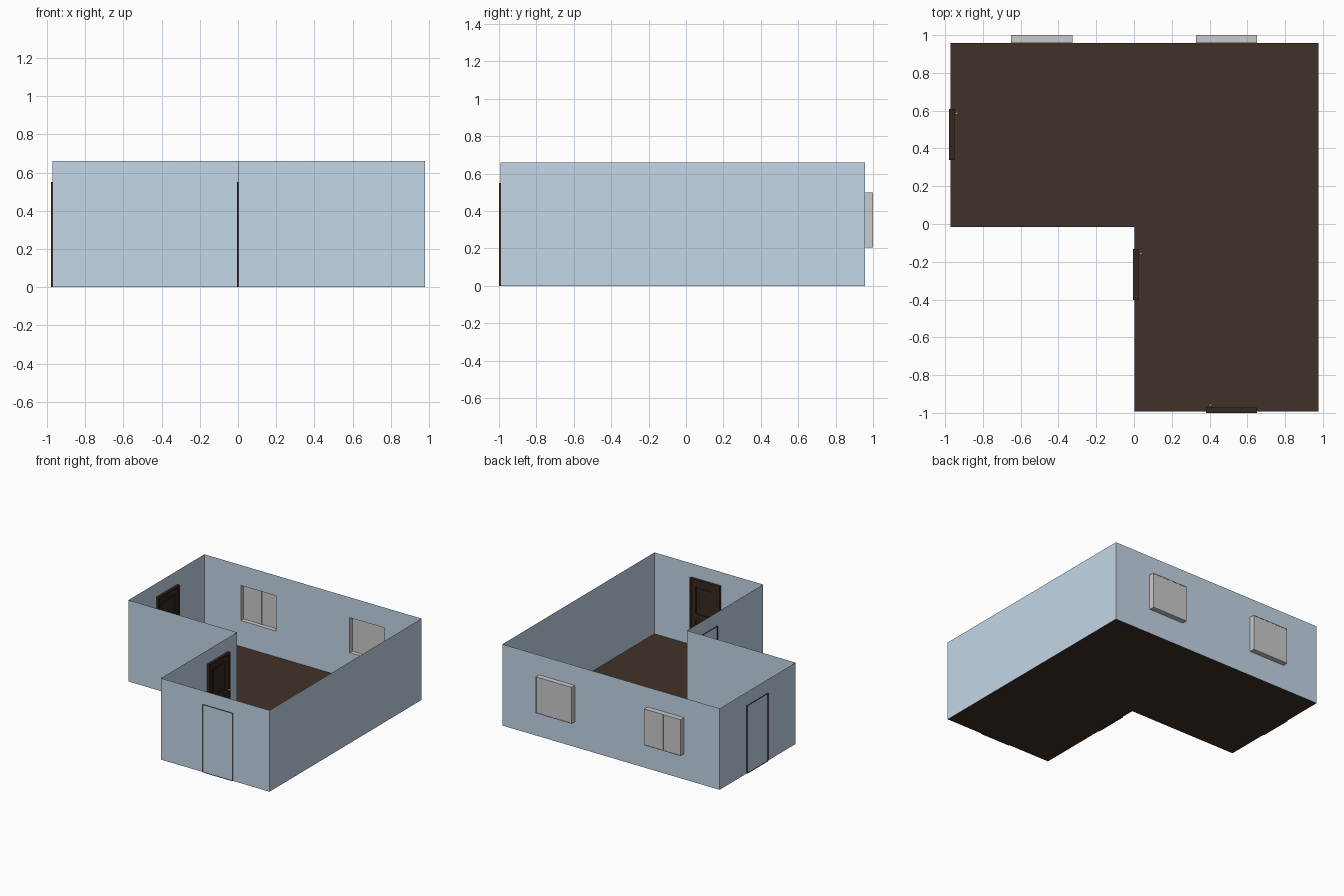
import bpy, bmesh, math
from mathutils import Matrix, Vector

if "Cube" in bpy.data.objects:
    bpy.data.objects.remove(bpy.data.objects["Cube"])

XL, XM, XR = -0.972, 0.003, 0.978      # left, inner corner, right
YF, YM, YB = -0.993, -0.017, 0.957     # front, inner corner, back
H = 0.66


def material(name, rgb):
    m = bpy.data.materials.new(name)
    m.diffuse_color = (*rgb, 1)
    m.use_nodes = True
    m.node_tree.nodes["Principled BSDF"].inputs["Base Color"].default_value = m.diffuse_color
    return m


BLUE = material("wall_blue", (0.55, 0.68, 0.80))
BROWN = material("floor_brown", (0.053, 0.031, 0.022))
DARK = material("door_brown", (0.035, 0.022, 0.014))
BRASS = material("brass", (0.55, 0.36, 0.08))


def finish(bm, name, mat=None, matrix=None):
    bmesh.ops.remove_doubles(bm, verts=bm.verts, dist=1e-5)
    me = bpy.data.meshes.new(name)
    bm.to_mesh(me)
    bm.free()
    ob = bpy.data.objects.new(name, me)
    bpy.context.collection.objects.link(ob)
    if mat:
        me.materials.append(mat)
    if matrix:
        ob.matrix_world = matrix
    return ob


def face(bm, *pts):
    return bm.faces.new([bm.verts.new(p) for p in pts])


def box(bm, x0, x1, y0, y1, z0, z1):
    m = (Matrix.Translation(((x0 + x1) / 2, (y0 + y1) / 2, (z0 + z1) / 2))
         @ Matrix.Diagonal((x1 - x0, y1 - y0, z1 - z0, 1)))
    bmesh.ops.create_cube(bm, size=1, matrix=m)


# L-shaped floor
plan = [(XR, YB), (XL, YB), (XL, YM), (XM, YM), (XM, YF), (XR, YF)]
bm = bmesh.new()
face(bm, *[(x, y, 0) for x, y in plan])
finish(bm, "floor", BROWN)

# Thin walls; the back wall has two window openings
WINDOWS = [(-0.65, -0.325), (0.328, 0.65)]
WZ0, WZ1 = 0.205, 0.50
bm = bmesh.new()
for (xa, ya), (xb, yb) in zip(plan[1:], plan[2:] + plan[:1]):
    face(bm, (xa, ya, 0), (xb, yb, 0), (xb, yb, H), (xa, ya, H))
xs = [XL, *WINDOWS[0], *WINDOWS[1], XR]
zs = [0, WZ0, WZ1, H]
for i in range(5):
    for k in range(3):
        if not (k == 1 and i in (1, 3)):
            face(bm, (xs[i + 1], YB, zs[k]), (xs[i], YB, zs[k]),
                 (xs[i], YB, zs[k + 1]), (xs[i + 1], YB, zs[k + 1]))
bmesh.ops.dissolve_limit(bm, angle_limit=0.01, verts=bm.verts, edges=bm.edges)
finish(bm, "walls", BLUE)

# Windows: projecting open-backed boxes with two panes and a mullion
for side, (x0, x1) in zip(("left", "right"), WINDOWS):
    bm = bmesh.new()
    t = 0.005
    box(bm, x0, x1, YB, 1.0, WZ0, WZ0 + t)
    box(bm, x0, x1, YB, 1.0, WZ1 - t, WZ1)
    box(bm, x0, x0 + t, YB, 1.0, WZ0 + t, WZ1 - t)
    box(bm, x1 - t, x1, YB, 1.0, WZ0 + t, WZ1 - t)
    xc = (x0 + x1) / 2
    box(bm, xc - 0.008, xc + 0.008, 0.988, 1.0, WZ0 + t, WZ1 - t)
    for a, b in ((x0 + t, xc - 0.008), (xc + 0.008, x1 - t)):
        box(bm, a, b, 0.992, 0.998, WZ0 + t, WZ1 - t)
    finish(bm, side + "_window")


# Doors: local x along the wall, y into the room, z up
def door(name, x, y, turn):
    mat = Matrix.Translation((x, y, 0)) @ Matrix.Rotation(turn, 4, 'Z')
    w, h, c = 0.135, 0.55, 0.014
    # thin reveal standing proud of the outside wall
    bm = bmesh.new()
    rim = [(-w, 0), (w, 0), (w, h), (-w, h)]
    for (xa, za), (xb, zb) in zip(rim, rim[1:] + rim[:1]):
        face(bm, (xa, -0.007, za), (xb, -0.007, zb), (xb, 0.002, zb), (xa, 0.002, za))
    # casing
    for s in (-1, 1):
        a, b = sorted((s * w, s * (w - c)))
        box(bm, a, b, 0.001, 0.022, 0, h)
    box(bm, -w + c, w - c, 0.001, 0.022, h - c, h)
    finish(bm, name + "_frame", DARK, mat)
    # leaf with stiles, rails and raised panels
    bm = bmesh.new()
    iw, p = w - c, 0.083
    box(bm, -iw, iw, 0.001, 0.007, 0, h - c)
    for a, b in ((-iw, -p), (p, iw)):
        box(bm, a, b, 0.007, 0.015, 0, h - c)
    for a, b in ((0, 0.05), (0.22, 0.27), (0.495, h - c)):
        box(bm, -p, p, 0.007, 0.015, a, b)
    for a, b in ((0.05, 0.22), (0.27, 0.495)):
        box(bm, -p + 0.015, p - 0.015, 0.007, 0.011, a + 0.015, b - 0.015)
    finish(bm, name + "_leaf", DARK, mat)
    # knob on a short stem
    bm = bmesh.new()
    bmesh.ops.create_cone(bm, cap_ends=True, segments=12, radius1=0.004, radius2=0.004,
                          depth=0.018, matrix=Matrix.Translation((-0.11, 0.023, 0.255))
                          @ Matrix.Rotation(math.pi / 2, 4, 'X'))
    bmesh.ops.create_uvsphere(bm, u_segments=12, v_segments=8, radius=0.008,
                              matrix=Matrix.Translation((-0.11, 0.034, 0.255)))
    for f in bm.faces:
        f.smooth = len(f.verts) < 5
    finish(bm, name + "_knob", BRASS, mat)


door("left_door", XL, 0.475, -math.pi / 2)
door("inner_door", XM, -0.267, -math.pi / 2)
door("front_door", 0.515, YF, 0)
